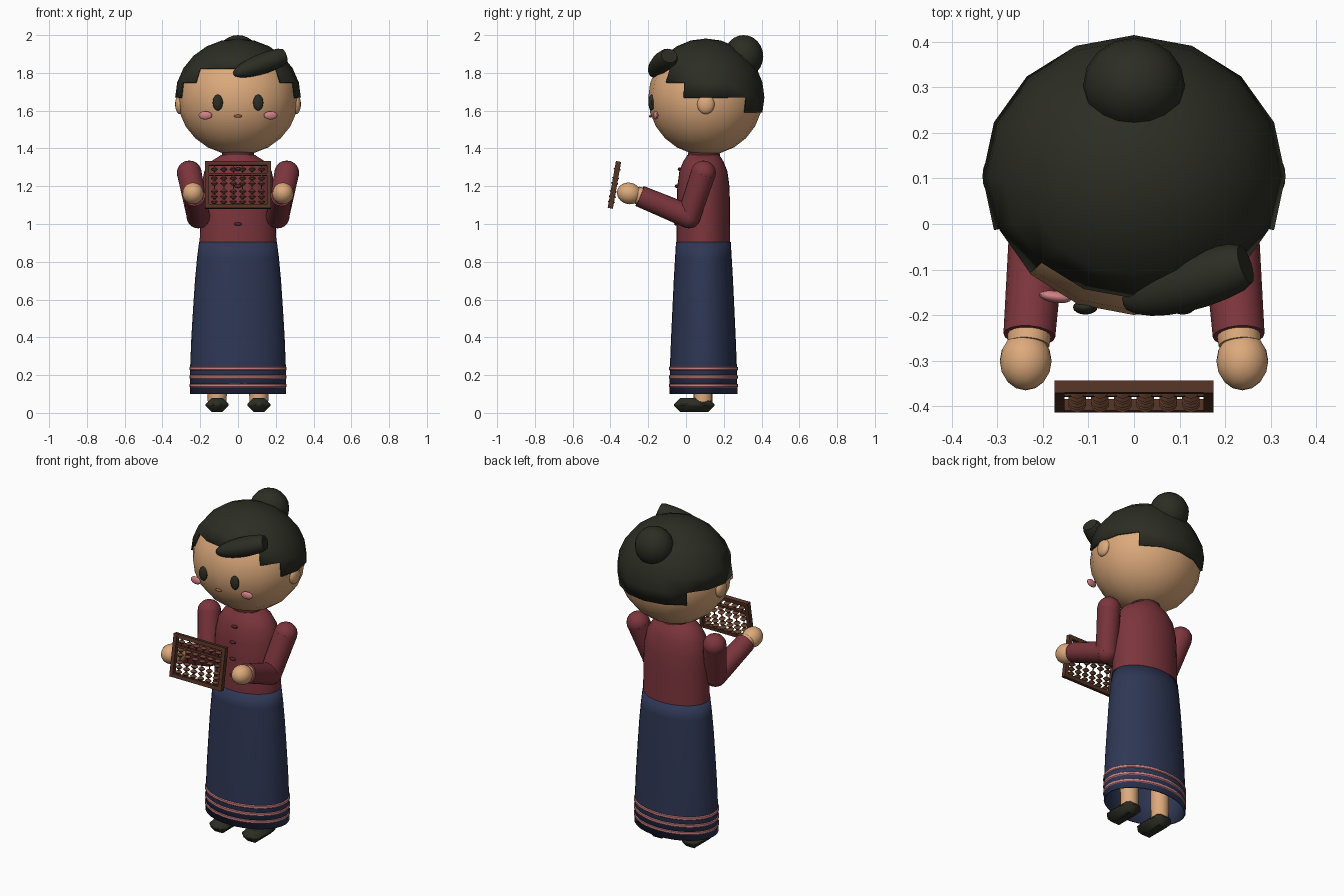
import bpy, bmesh, math
from mathutils import Vector, Matrix, Euler

if "Cube" in bpy.data.objects:
    bpy.data.objects.remove(bpy.data.objects["Cube"])


def material(name, rgb):
    m = bpy.data.materials.new(name)
    m.diffuse_color = (*rgb, 1)
    m.use_nodes = True
    m.node_tree.nodes["Principled BSDF"].inputs["Base Color"].default_value = m.diffuse_color
    return m


SKIN = material("skin", (0.72, 0.40, 0.20))
HAIR = material("charcoal", (0.025, 0.026, 0.017))
BLOUSE = material("maroon", (0.20, 0.036, 0.046))
TRIM = material("dark_maroon", (0.085, 0.02, 0.022))
SKIRT = material("navy", (0.028, 0.038, 0.09))
PINK = material("pink", (0.62, 0.22, 0.23))
LIPS = material("lip_brown", (0.36, 0.12, 0.06))
WOOD = material("dark_wood", (0.09, 0.033, 0.018))
BEAD = material("bead_brown", (0.15, 0.06, 0.03))


def finish(bm, name, mat):
    bmesh.ops.recalc_face_normals(bm, faces=bm.faces)
    me = bpy.data.meshes.new(name)
    bm.to_mesh(me)
    bm.free()
    me.materials.append(mat)
    ob = bpy.data.objects.new(name, me)
    bpy.context.collection.objects.link(ob)
    return ob


def place(loc, scale, rot=(0, 0, 0)):
    return Matrix.LocRotScale(Vector(loc), Euler(rot), Vector(scale))


def ellipsoid(name, mat, loc, scale, rot=(0, 0, 0), seg=16, rings=12):
    bm = bmesh.new()
    bmesh.ops.create_uvsphere(bm, u_segments=seg, v_segments=rings, radius=1,
                              matrix=place(loc, scale, rot))
    return finish(bm, name, mat)


def loft(name, mat, rings, cy, seg=32, caps=True):
    """Stack of ellipses given as (z, rx, ry) around (0, cy)."""
    bm = bmesh.new()
    rows = []
    for z, rx, ry in rings:
        rows.append([bm.verts.new((rx * math.cos(i * math.tau / seg),
                                   cy + ry * math.sin(i * math.tau / seg), z))
                     for i in range(seg)])
    for a, b in zip(rows, rows[1:]):
        for i in range(seg):
            j = (i + 1) % seg
            bm.faces.new((a[i], a[j], b[j], b[i]))
    if caps:
        bm.faces.new(rows[0])
        bm.faces.new(rows[-1])
    return finish(bm, name, mat)


def tube(bm, a, b, r1, r2, seg=16):
    """Tapered cylinder from a to b."""
    a, b = Vector(a), Vector(b)
    d = b - a
    m = Matrix.Translation((a + b) / 2) @ d.to_track_quat('Z', 'Y').to_matrix().to_4x4()
    bmesh.ops.create_cone(bm, cap_ends=True, segments=seg, radius1=r1, radius2=r2,
                          depth=d.length, matrix=m)


def ball(bm, c, r, seg=16, rings=10):
    bmesh.ops.create_uvsphere(bm, u_segments=seg, v_segments=rings, radius=r,
                              matrix=Matrix.Translation(c))


# Head and hair cap with a stepped hairline
ellipsoid("head", SKIN, (0, 0.103, 1.668), (0.32, 0.303, 0.303))
HC = Vector((0, 0.105, 1.67))
bm = bmesh.new()
bmesh.ops.create_uvsphere(bm, u_segments=16, v_segments=12, radius=1,
                          matrix=place(HC, (0.333, 0.31, 0.312)))


def hairline(f):
    c = f.calc_center_median() - HC
    az = math.degrees(math.atan2(abs(c.x) / 0.333, -c.y / 0.31))  # 0 = front
    if az < 45:
        return 0.15
    if az < 67.5:
        return 0.075
    return 0.0 if az < 135 else -0.085


bmesh.ops.delete(bm, context='FACES', geom=[
    f for f in bm.faces if f.calc_center_median().z - HC.z < hairline(f)])
hair = finish(bm, "hair_cap", HAIR)
sol = hair.modifiers.new("thickness", 'SOLIDIFY')
sol.thickness = 0.012
sol.offset = -1
ellipsoid("hair_bun", HAIR, (0, 0.305, 1.888), (0.112, 0.104, 0.112))

# Swept fringe with a blunt outer end
bm = bmesh.new()
bmesh.ops.create_uvsphere(bm, u_segments=16, v_segments=12, radius=1,
                          matrix=Matrix.Rotation(math.pi / 2, 4, 'Y'))
for v in bm.verts:
    v.co.x = min(v.co.x, 0.62)
bm.transform(place((0.142, -0.122, 1.853), (0.185, 0.062, 0.055),
                   (0, math.radians(-19), math.radians(18))))
finish(bm, "fringe", HAIR)

# Face
ellipsoid("mouth", LIPS, (0, -0.188, 1.571), (0.021, 0.008, 0.008))
for s, side in ((-1, "left"), (1, "right")):
    ellipsoid(side + "_eye", HAIR, (s * 0.107, -0.183, 1.643), (0.027, 0.016, 0.042))
    ellipsoid(side + "_cheek", PINK, (s * 0.173, -0.16, 1.575), (0.036, 0.013, 0.022),
              (0, 0, s * 0.15))
    ellipsoid(side + "_ear", SKIN, (s * 0.308, 0.105, 1.634), (0.025, 0.046, 0.052))

# Blouse, collar and buttons
loft("blouse", BLOUSE, [(0.89, 0.203, 0.142), (1.1, 0.2, 0.141), (1.2, 0.195, 0.138),
                        (1.28, 0.178, 0.127), (1.33, 0.145, 0.107), (1.365, 0.09, 0.085)], 0.092)
loft("collar", TRIM, [(1.345, 0.09, 0.088), (1.385, 0.082, 0.082)], 0.095)
for z, y in ((1.0, -0.053), (1.1, -0.053), (1.2, -0.05), (1.29, -0.034)):
    ellipsoid("button", TRIM, (0, y, z), (0.021, 0.01, 0.009), seg=10, rings=6)

# Skirt, open at the hem, with raised bands
PROFILE = [(0.1, 0.255, 0.18), (0.25, 0.253, 0.177), (0.4, 0.247, 0.171),
           (0.55, 0.238, 0.164), (0.7, 0.228, 0.157), (0.82, 0.217, 0.15), (0.905, 0.206, 0.145)]
skirt = loft("skirt", SKIRT, PROFILE, 0.092, caps=False)
sol = skirt.modifiers.new("thickness", 'SOLIDIFY')
sol.thickness = 0.008
sol.offset = -1
for z in (0.145, 0.19, 0.235):
    loft("hem_band", PINK, [(z - 0.01, 0.254, 0.179), (z - 0.006, 0.258, 0.183),
                            (z + 0.006, 0.258, 0.183), (z + 0.01, 0.253, 0.178)],
         0.092, caps=False)

for s, side in ((-1, "left"), (1, "right")):
    # Leg and chunky shoe
    bm = bmesh.new()
    tube(bm, (s * 0.11, 0.09, 0.05), (s * 0.11, 0.09, 0.5), 0.05, 0.055)
    finish(bm, side + "_leg", SKIN)
    bm = bmesh.new()
    bmesh.ops.create_cube(bm, size=1, matrix=place((s * 0.11, 0.043, 0.042),
                                                   (0.122, 0.215, 0.076)))
    shoe = finish(bm, side + "_shoe", HAIR)
    bev = shoe.modifiers.new("chamfer", 'BEVEL')
    bev.width = 0.034
    bev.segments = 1

    # Bent sleeve
    shoulder = (s * 0.258, 0.092, 1.27)
    elbow = (s * 0.21, 0.015, 1.04)
    wrist = (s * 0.23, -0.245, 1.148)
    bm = bmesh.new()
    ball(bm, shoulder, 0.066)
    tube(bm, shoulder, elbow, 0.066, 0.062)
    ball(bm, elbow, 0.063)
    tube(bm, elbow, wrist, 0.063, 0.057)
    finish(bm, side + "_sleeve", BLOUSE)

    # Wrist and hand
    bm = bmesh.new()
    tube(bm, (s * 0.228, -0.22, 1.138), (s * 0.232, -0.265, 1.155), 0.05, 0.046)
    finish(bm, side + "_wrist", SKIN)
    ellipsoid(side + "_hand", SKIN, (s * 0.238, -0.301, 1.162), (0.057, 0.065, 0.057),
              (-0.25, 0, 0))

# Abacus, leaning back about x
LEAN = Matrix.Translation((0, -0.379, 1.207)) @ Matrix.Rotation(math.radians(-10), 4, 'X')


def box(name, x, z, w, h, d=0.026):
    bm = bmesh.new()
    bmesh.ops.create_cube(bm, size=1, matrix=place((x, 0, z), (w, d, h)))
    bm.transform(LEAN)
    return finish(bm, name, WOOD)


for s in (-1, 1):
    box("abacus_side", s * 0.164, 0, 0.022, 0.252, 0.028)
    box("abacus_rail", 0, s * 0.115, 0.31, 0.022)
box("abacus_divider", 0, 0.056, 0.31, 0.012, 0.02)
rods, beads = bmesh.new(), bmesh.new()
for i in range(6):
    x = -0.125 + 0.05 * i
    tube(rods, (x, 0, -0.115), (x, 0, 0.115), 0.003, 0.003, 6)
    for z in (0.084, 0.036, 0.008, -0.035, -0.063, -0.091):
        tube(beads, (x, 0, z - 0.011), (x, 0, z), 0.008, 0.02, 10)
        tube(beads, (x, 0, z), (x, 0, z + 0.011), 0.02, 0.008, 10)
for bm, name, mat in ((rods, "abacus_rods", WOOD), (beads, "abacus_beads", BEAD)):
    bm.transform(LEAN)
    finish(bm, name, mat)

# Smooth shading with sharp edges kept
for ob in bpy.context.collection.objects:
    ob.select_set(True)
    bpy.context.view_layer.objects.active = ob
bpy.ops.object.shade_smooth_by_angle(angle=math.radians(35))
